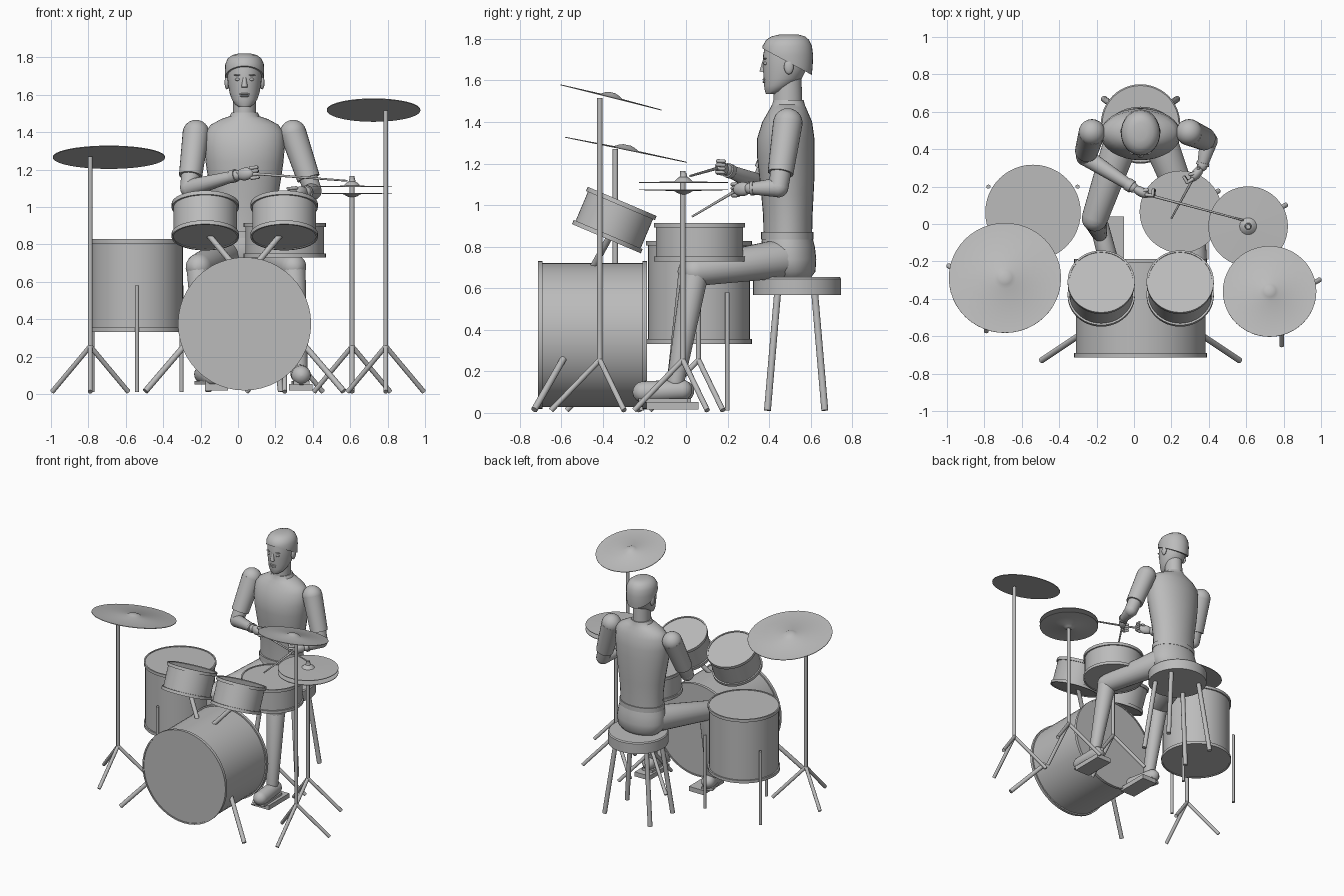
import bpy, bmesh, math
from mathutils import Vector, Matrix

if "Cube" in bpy.data.objects:
    bpy.data.objects.remove(bpy.data.objects["Cube"])

grey = bpy.data.materials.new("plain grey")
grey.use_nodes = True
COLOUR = (0.5, 0.5, 0.5, 1)
grey.diffuse_color = COLOUR
grey.node_tree.nodes["Principled BSDF"].inputs["Base Color"].default_value = COLOUR
parts = []
MID = 0.035  # centre line of the player, stool and bass drum


def finish(name, bm):
    bmesh.ops.recalc_face_normals(bm, faces=bm.faces)
    me = bpy.data.meshes.new(name)
    bm.to_mesh(me)
    bm.free()
    me.materials.append(grey)
    ob = bpy.data.objects.new(name, me)
    bpy.context.collection.objects.link(ob)
    parts.append(ob)
    return ob


def skin(bm, rings):
    """Join rings of equal vertex count and cap both ends."""
    n = len(rings[0])
    for a, b in zip(rings, rings[1:]):
        for i in range(n):
            j = (i + 1) % n
            bm.faces.new((a[i], a[j], b[j], b[i]))
    bm.faces.new(rings[0])
    bm.faces.new(rings[-1])


def lathe(name, base, axis, profile, seg=32):
    """Spin (distance, radius) pairs about an axis."""
    rot = Vector((0, 0, 1)).rotation_difference(Vector(axis)).to_matrix()
    base, bm = Vector(base), bmesh.new()
    ang = [math.tau * i / seg for i in range(seg)]
    skin(bm, [[bm.verts.new(base + rot @ Vector((r * math.cos(t), r * math.sin(t), d)))
               for t in ang] for d, r in profile])
    return finish(name, bm)


def loft(name, rings, seg=32, x=MID):
    """Stack ellipses given as (z, centre y, half width, half depth)."""
    bm = bmesh.new()
    ang = [math.tau * i / seg for i in range(seg)]
    skin(bm, [[bm.verts.new((x + a * math.cos(t), y + b * math.sin(t), z))
               for t in ang] for z, y, a, b in rings])
    return finish(name, bm)


def rod(name, a, b, r, r2=None, seg=12):
    d = Vector(b) - Vector(a)
    return lathe(name, a, d, [(0, r), (d.length, r if r2 is None else r2)], seg)


def limb(name, a, b, r, r2, seg=20):
    """Tapered rod with rounded ends."""
    d = Vector(b) - Vector(a)
    arc = [math.radians(k) for k in (3, 22, 45, 67, 90)]
    prof = [(-r * math.cos(t), r * math.sin(t)) for t in arc]
    prof += [(d.length + r2 * math.cos(t), r2 * math.sin(t)) for t in reversed(arc)]
    return lathe(name, a, d, prof, seg)


def ball(name, centre, size, rot=Matrix()):
    bm = bmesh.new()
    bmesh.ops.create_uvsphere(bm, u_segments=20, v_segments=12, radius=1)
    m = Matrix.Translation(centre) @ rot.to_4x4() @ Matrix.Diagonal((*size, 1))
    bmesh.ops.transform(bm, matrix=m, verts=bm.verts)
    return finish(name, bm)


def box(name, centre, size, turn=0):
    bm = bmesh.new()
    bmesh.ops.create_cube(bm, size=1)
    m = Matrix.Translation(centre) @ Matrix.Rotation(turn, 4, "Z") @ Matrix.Diagonal((*size, 1))
    bmesh.ops.transform(bm, matrix=m, verts=bm.verts)
    return finish(name, bm)


# Drums: shell with a raised hoop and recessed head at each end
def drum(name, centre, axis, r, depth, hoop=0.022):
    axis = Vector(axis).normalized()
    s, lip = r - 0.01, 0.005
    half = [(lip, 0.002), (lip, s), (0, s), (0, r), (hoop, r), (hoop, s)]
    prof = half + [(depth - d, q) for d, q in reversed(half)]
    return lathe(name, Vector(centre) - axis * depth / 2, axis, prof, 48)


drum("bass_drum", (MID, -0.45, 0.375), (0, 1, 0), 0.356, 0.525)
drum("floor_tom", (-0.54, 0.062, 0.58), (0, 0, 1), 0.255, 0.495)
drum("snare_drum", (0.25, 0.065, 0.822), (0, 0, 1), 0.22, 0.185)
for side, x in (("right", -0.175), ("left", 0.247)):
    drum(side + "_rack_tom", (x, -0.345, 0.928), (0, 0.39, 0.92), 0.18, 0.195)
for side, s in (("right", -1), ("left", 1)):
    rod(side + "_tom_arm", (MID + s * 0.05, -0.46, 0.68), (MID + s * 0.2, -0.36, 0.86), 0.016)
    rod(side + "_bass_spur", (MID + s * 0.32, -0.59, 0.26), (MID + s * 0.53, -0.73, 0.015), 0.016)
for k in range(3):
    a = math.radians(30 + 120 * k)
    p = (-0.54 + 0.275 * math.cos(a), 0.062 + 0.275 * math.sin(a))
    rod("floor_tom_leg", (*p, 0.012), (*p, 0.58), 0.011)


# Tripod stands
def stand(name, x, y, height):
    rod(name + "_pole", (x, y, 0.24), (x, y, height), 0.013)
    for k in range(3):
        a = math.radians(30 + 120 * k)
        foot = (x + 0.235 * math.cos(a), y + 0.235 * math.sin(a), 0.012)
        rod(name + "_foot", (x, y, 0.255), foot, 0.013)


stand("ride_stand", -0.79, -0.34, 1.27)
stand("crash_stand", 0.79, -0.415, 1.515)
stand("hi_hat_stand", 0.61, -0.015, 1.165)
stand("snare_stand", 0.25, 0.06, 0.735)


# Cymbals: thin plate with a bell
def cymbal(name, centre, tilt, r, bell=0.06, rise=0.022, flip=1):
    axis = Vector((0, math.sin(tilt), math.cos(tilt))) * flip
    prof = [(-0.004, 0.002), (-0.004, r), (0, r), (0.004, bell), (rise * 0.7, bell * 0.65),
            (rise, bell * 0.3), (rise, 0.002)]
    lathe(name, centre, axis, prof, 48)


cymbal("ride_cymbal", (-0.69, -0.288, 1.268), 0.203, 0.3)
cymbal("crash_cymbal", (0.725, -0.36, 1.52), 0.245, 0.25, 0.052)
cymbal("hi_hat_top", (0.61, -0.012, 1.11), 0, 0.213, 0.045, 0.028)
cymbal("hi_hat_bottom", (0.61, -0.012, 1.072), 0, 0.213, 0.045, 0.02, -1)
rod("hi_hat_clutch", (0.61, -0.012, 1.13), (0.61, -0.012, 1.155), 0.02, 0.014)

# Pedals
box("bass_pedal", (-0.115, -0.085, 0.035), (0.125, 0.25, 0.035))
box("hi_hat_pedal", (0.335, -0.065, 0.035), (0.125, 0.25, 0.035))

# Stool
lathe("stool_seat", (MID, 0.535, 0.567), (0, 0, 1), [(0, 0.212), (0.078, 0.212), (0.086, 0.205)], 48)
for sx in (-1, 1):
    for sy in (-1, 1):
        rod("stool_leg", (MID + sx * 0.13, 0.53 + sy * 0.09, 0.57),
            (MID + sx * 0.195, 0.53 + sy * 0.138, 0.012), 0.017)

# Player: torso, belt, hips, neck and head
loft("torso", [(0.86, 0.49, 0.165, 0.117), (0.95, 0.49, 0.167, 0.119), (1.05, 0.488, 0.178, 0.126),
               (1.15, 0.485, 0.195, 0.134), (1.24, 0.48, 0.208, 0.139), (1.32, 0.48, 0.215, 0.138),
               (1.40, 0.487, 0.21, 0.12), (1.44, 0.49, 0.18, 0.1), (1.47, 0.492, 0.125, 0.085),
               (1.485, 0.493, 0.08, 0.078), (1.505, 0.493, 0.07, 0.073)])
loft("belt", [(0.835, 0.488, 0.174, 0.126), (0.87, 0.488, 0.174, 0.126)])
loft("hips", [(0.65, 0.51, 0.14, 0.09), (0.68, 0.505, 0.175, 0.118), (0.74, 0.495, 0.188, 0.132),
              (0.8, 0.49, 0.18, 0.13), (0.84, 0.488, 0.17, 0.122)])
loft("neck", [(1.49, 0.49, 0.062, 0.07), (1.62, 0.49, 0.06, 0.065)])
loft("head", [(1.535, 0.41, 0.03, 0.025), (1.548, 0.425, 0.05, 0.045), (1.575, 0.445, 0.068, 0.069),
              (1.61, 0.466, 0.08, 0.092), (1.66, 0.476, 0.089, 0.106), (1.72, 0.484, 0.094, 0.113),
              (1.77, 0.485, 0.09, 0.105), (1.80, 0.49, 0.06, 0.07)])

# Hair cap, trimmed along a sloping hairline
hair = loft("hair", [(1.58, 0.488, 0.094, 0.112), (1.66, 0.49, 0.102, 0.119), (1.72, 0.488, 0.105, 0.124),
                     (1.765, 0.487, 0.103, 0.119), (1.795, 0.489, 0.089, 0.103),
                     (1.812, 0.492, 0.066, 0.08), (1.82, 0.495, 0.035, 0.048)])
bm = bmesh.new()
bm.from_mesh(hair.data)
bmesh.ops.bisect_plane(bm, geom=bm.verts[:] + bm.edges[:] + bm.faces[:], clear_inner=True,
                       plane_co=(0, 0.365, 1.755), plane_no=(0, 0.47, 0.88))
bmesh.ops.holes_fill(bm, edges=[e for e in bm.edges if e.is_boundary])
bm.to_mesh(hair.data)
bm.free()

# Face
rod("nose", (MID, 0.378, 1.695), (MID, 0.37, 1.64), 0.009, 0.017)
ball("upper_lip", (MID, 0.38, 1.604), (0.027, 0.012, 0.006))
ball("lower_lip", (MID, 0.38, 1.593), (0.024, 0.012, 0.006))
for side, s in (("right", -1), ("left", 1)):
    ball(side + "_eye", (MID + s * 0.036, 0.383, 1.682), (0.014, 0.01, 0.008))
    ball(side + "_eyebrow", (MID + s * 0.037, 0.381, 1.705), (0.021, 0.009, 0.004))
    ball(side + "_ear", (MID + s * 0.094, 0.495, 1.665), (0.013, 0.023, 0.036))


# Arms: sleeve, upper arm, forearm, gripping hand and stick
def arm(side, shoulder, elbow, wrist, palm, tip):
    shoulder, elbow, wrist, palm, tip = map(Vector, (shoulder, elbow, wrist, palm, tip))
    limb(side + "_upper_arm", shoulder, elbow, 0.058, 0.048)
    ball(side + "_shoulder", shoulder, (0.071, 0.071, 0.071))
    rod(side + "_sleeve", shoulder, shoulder.lerp(elbow, 0.78), 0.071, 0.062, 24)
    limb(side + "_forearm", elbow, wrist, 0.048, 0.028)
    rod(side + "_cuff", wrist.lerp(elbow, 0.12), wrist.lerp(elbow, 0.02), 0.035, 0.035, 20)
    f = (palm - wrist).normalized()
    rot = f.to_track_quat("X", "Z").to_matrix()
    ball(side + "_palm", wrist.lerp(palm, 0.65), (0.052, 0.026, 0.034), rot)
    inward = rot @ Vector((0, 1 if side == "left" else -1, 0))
    for k in range(4):
        root = palm + rot @ Vector((0.012, 0, 0.027 - 0.018 * k))
        knuckle = root + f * 0.03 - inward * 0.012
        limb(side + "_finger", root, knuckle, 0.010, 0.009, 10)
        limb(side + "_fingertip", knuckle, knuckle - inward * 0.03 - f * 0.012, 0.009, 0.008, 10)
    limb(side + "_thumb", wrist.lerp(palm, 0.6) + Vector((0, 0, 0.02)),
         palm - inward * 0.025 + Vector((0, 0, 0.022)), 0.012, 0.009, 10)
    back = palm - (tip - palm).normalized() * 0.07
    rod(side + "_stick", back, tip, 0.008, 0.005, 10)


arm("right", (-0.225, 0.49, 1.395), (-0.262, 0.36, 1.10), (-0.005, 0.195, 1.17),
    (0.06, 0.16, 1.18), (0.585, 0.02, 1.14))
arm("left", (0.295, 0.49, 1.395), (0.40, 0.445, 1.085), (0.365, 0.31, 1.08),
    (0.32, 0.25, 1.075), (0.2, 0.03, 0.945))


# Legs and shoes
def leg(side, hip, knee, ankle, heel, toe):
    limb(side + "_thigh", hip, knee, 0.096, 0.07, 24)
    limb(side + "_shin", knee, ankle, 0.066, 0.042, 24)
    limb(side + "_shoe", heel, toe, 0.05, 0.052, 24)
    sole = Vector(toe) - Vector(heel)
    mid = (Vector(heel) + Vector(toe)) / 2
    box(side + "_sole", (mid.x, mid.y, 0.06), (0.085, sole.length + 0.05, 0.02),
        math.atan2(sole.y, sole.x) + math.pi / 2)


leg("right", (-0.055, 0.48, 0.745), (-0.21, 0.03, 0.68), (-0.185, -0.05, 0.15),
    (-0.185, -0.01, 0.105), (-0.14, -0.18, 0.095))
leg("left", (0.125, 0.48, 0.745), (0.295, 0.045, 0.68), (0.33, -0.05, 0.15),
    (0.33, -0.02, 0.11), (0.338, -0.205, 0.1))

# Smooth shading with sharp edges kept
bpy.ops.object.select_all(action="DESELECT")
for ob in parts:
    ob.select_set(True)
bpy.context.view_layer.objects.active = parts[0]
bpy.ops.object.shade_smooth_by_angle(angle=math.radians(40))
